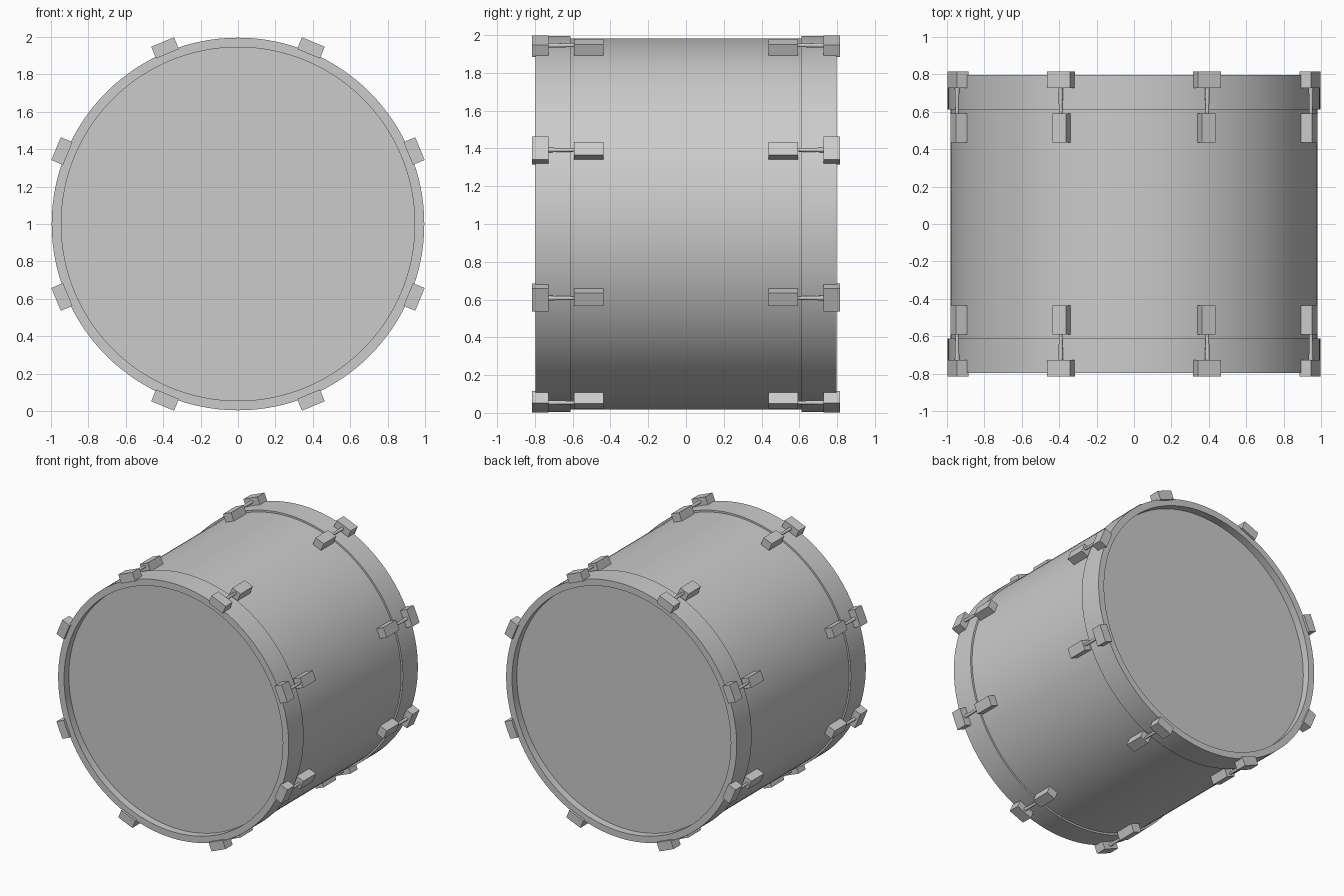
import bpy, math
from mathutils import Matrix

if "Cube" in bpy.data.objects:
    bpy.data.objects.remove(bpy.data.objects["Cube"])

CZ = 1.0        # height of the drum axis
SEG = 128


def lathe(name, profile, closed):
    """Spin (radius, y) points around the drum's horizontal axis."""
    verts, faces = [], []
    n = len(profile)
    for i in range(SEG):
        a = 2 * math.pi * i / SEG
        verts += [(r * math.cos(a), y, CZ + r * math.sin(a)) for r, y in profile]
    for i in range(SEG):
        j = (i + 1) % SEG
        for k in range(n if closed else n - 1):
            m = (k + 1) % n
            faces.append((i * n + k, i * n + m, j * n + m, j * n + k))
    me = bpy.data.meshes.new(name)
    me.from_pydata(verts, [], faces)
    ob = bpy.data.objects.new(name, me)
    bpy.context.collection.objects.link(ob)
    bpy.context.view_layer.objects.active = ob
    ob.select_set(True)
    bpy.ops.object.mode_set(mode='EDIT')
    bpy.ops.mesh.select_all(action='SELECT')
    bpy.ops.mesh.normals_make_consistent(inside=False)
    bpy.ops.object.mode_set(mode='OBJECT')
    bpy.ops.object.shade_smooth_by_angle(angle=math.radians(30))
    ob.select_set(False)
    return ob


def around(angle):
    """Placement whose local x points outward from the drum axis."""
    return Matrix.Translation((0, 0, CZ)) @ Matrix.Rotation(-angle, 4, 'Y')


def box(name, angle, r0, r1, y0, y1, width):
    bpy.ops.mesh.primitive_cube_add(size=1)
    ob = bpy.context.object
    ob.name = name
    ob.data.transform(Matrix.Diagonal((r1 - r0, abs(y1 - y0), width, 1)))
    ob.matrix_world = around(angle) @ Matrix.Translation(((r0 + r1) / 2, (y0 + y1) / 2, 0))
    ob.select_set(False)


def rod(name, angle, r, y0, y1):
    bpy.ops.mesh.primitive_cone_add(vertices=12, radius1=0.009, radius2=0.013, depth=abs(y1 - y0))
    ob = bpy.context.object
    ob.name = name
    tilt = -math.pi / 2 if y1 > y0 else math.pi / 2
    ob.matrix_world = (around(angle) @ Matrix.Translation((r, (y0 + y1) / 2, 0))
                       @ Matrix.Rotation(tilt, 4, 'X'))
    bpy.ops.object.shade_smooth_by_angle(angle=math.radians(40))
    ob.select_set(False)


# Shell tube
lathe("shell", [(0.982, -0.74), (0.982, 0.74), (0.96, 0.74), (0.96, -0.74)], True)

for side, s in (("front", -1), ("back", 1)):
    # Hoop ring and recessed drum head
    lathe(side + "_hoop", [(0.996, s * 0.612), (0.996, s * 0.797),
                           (0.945, s * 0.797), (0.945, s * 0.612)], True)
    bpy.ops.mesh.primitive_cylinder_add(vertices=SEG, radius=0.95, depth=0.01,
                                        location=(0, s * 0.733, CZ),
                                        rotation=(math.pi / 2, 0, 0))
    bpy.context.object.name = side + "_head"
    bpy.context.object.select_set(False)

    # Eight claws, lugs and tension rods per side
    for i in range(8):
        a = math.radians(22.5 + 45 * i)
        box(f"{side}_claw_{i + 1}", a, 0.985, 1.053, s * 0.728, s * 0.815, 0.132)
        box(f"{side}_lug_{i + 1}", a, 0.972, 1.045, s * 0.437, s * 0.592, 0.076)
        rod(f"{side}_tension_rod_{i + 1}", a, 1.024, s * 0.58, s * 0.74)
